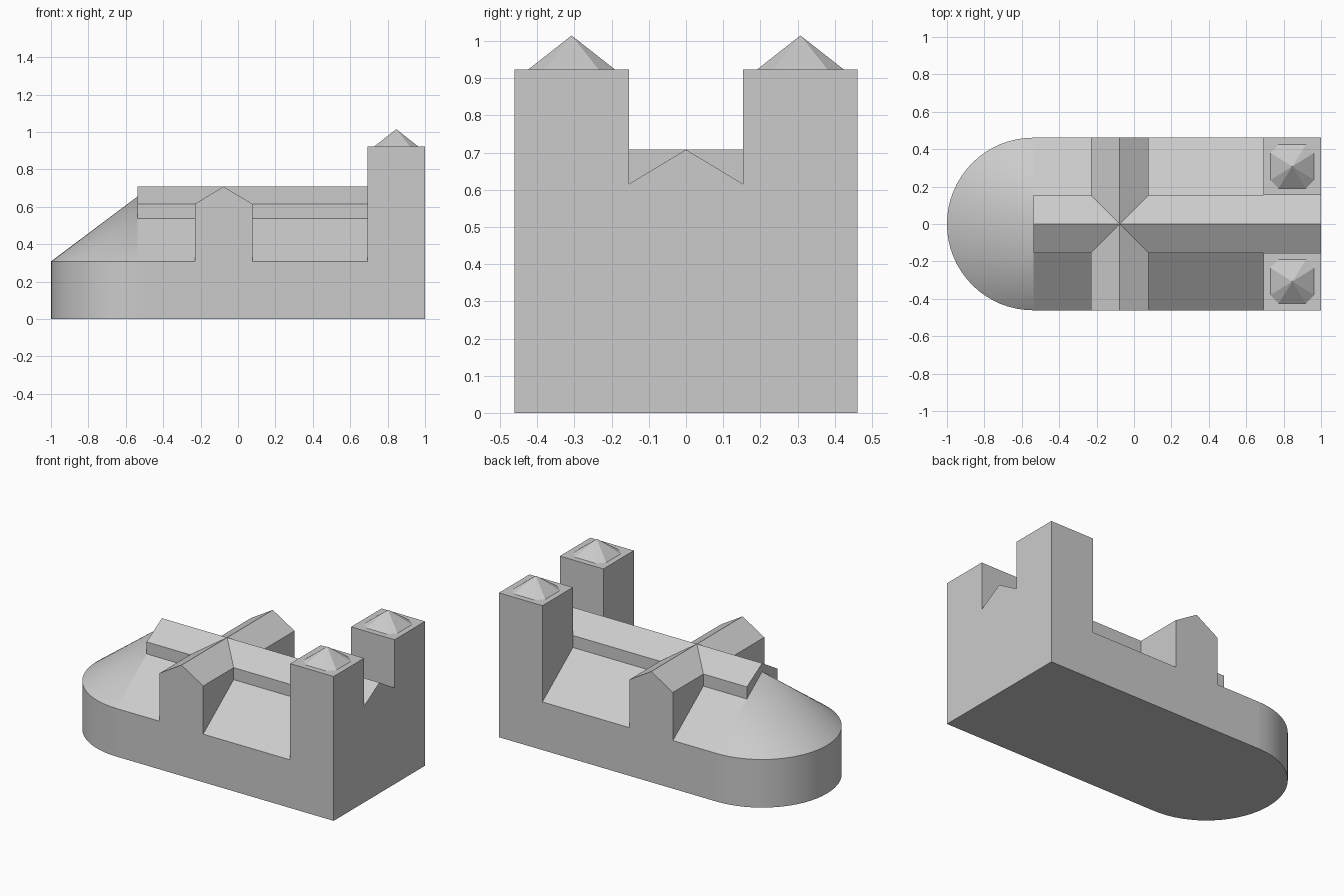
import bpy
from math import sin, cos, pi

if "Cube" in bpy.data.objects:
    bpy.data.objects.remove(bpy.data.objects["Cube"])

U = 2 / 13            # building module
W = 3 * U             # half width of the church
X_APSE = -1 + W       # where the round apse meets the aisles
X_TOWER = 1 - 2 * U   # back edge of the towers
EAVE, RIDGE, LOW = 4 * U, 0.708, 2 * U
APEX = LOW + 0.75 * W


def make(name, verts, faces):
    mesh = bpy.data.meshes.new(name)
    mesh.from_pydata(verts, [], faces)
    mesh.update()
    obj = bpy.data.objects.new(name, mesh)
    bpy.context.collection.objects.link(obj)
    return obj


def extrude(name, profile, a, b, axis):
    """Extrude a (side, z) profile along x or y from a to b."""
    n = len(profile)
    if axis == 'x':
        verts = [(t, s, z) for t in (a, b) for s, z in profile]
    else:
        verts = [(-s, t, z) for t in (a, b) for s, z in profile]
    faces = [tuple(reversed(range(n))), tuple(range(n, 2 * n))]
    faces += [(i, (i + 1) % n, n + (i + 1) % n, n + i) for i in range(n)]
    return make(name, verts, faces)


def house(half, base, centre=0):
    return [(centre - half, base), (centre + half, base), (centre + half, EAVE),
            (centre, RIDGE), (centre - half, EAVE)]


# Side aisles with lean-to roofs
extrude("aisles", [(-W, 0), (W, 0), (W, LOW), (U, LOW + 1.5 * U), (-U, LOW + 1.5 * U), (-W, LOW)],
        X_APSE, X_TOWER, 'x')

# Tall nave running through to the facade, and the crossing transept
extrude("nave", house(U, 0), X_APSE, 1, 'x')
extrude("transept", house(U, LOW, 0.5 * U), -W, W, 'y')

# Round apse with half-cone roof
N = 32
arc = [(X_APSE - W * sin(pi * i / N), W * cos(pi * i / N)) for i in range(N + 1)]
verts = [(x, y, z) for z in (0, LOW) for x, y in arc] + [(X_APSE, 0, APEX)]
M = N + 1
faces = [(i, i + 1, M + i + 1, M + i) for i in range(N)]
faces += [(M + i, M + i + 1, 2 * M) for i in range(N)]
faces += [tuple(reversed(range(M))), (0, M, 2 * M, 2 * M - 1, N)]
apse = make("apse", verts, faces)
bpy.context.view_layer.objects.active = apse
apse.select_set(True)
bpy.ops.object.shade_smooth_by_angle(angle=pi / 6)

# Twin towers with eight-sided caps
R, C = 0.117, 0.073
ring = [(R, -C), (R, C), (C, R), (-C, R), (-R, C), (-R, -C), (-C, -R), (C, -R)]
for side, label in ((-1, "front"), (1, "back")):
    cx, cy, top = 1 - U, side * 2 * U, 6 * U
    extrude(label + "_tower", [(cy - U, 0), (cy + U, 0), (cy + U, top), (cy - U, top)],
            X_TOWER, 1, 'x')
    verts = [(cx + x, cy + y, top) for x, y in ring] + [(cx, cy, 1.015)]
    make(label + "_tower_cap", verts,
         [(i, (i + 1) % 8, 8) for i in range(8)] + [tuple(reversed(range(8)))])
